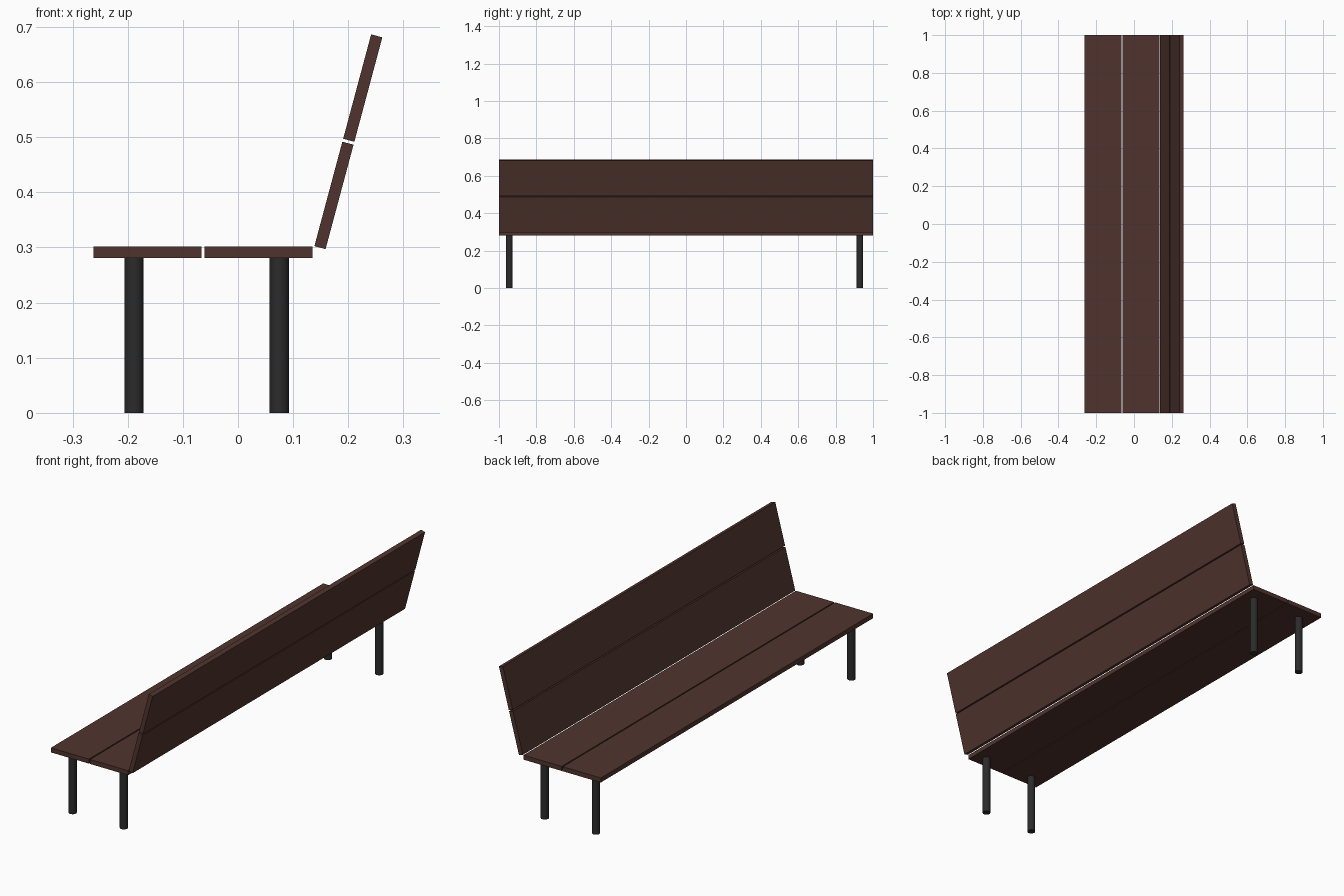
import bpy, math

if "Cube" in bpy.data.objects:
    bpy.data.objects.remove(bpy.data.objects["Cube"])


def material(name, rgb):
    m = bpy.data.materials.new(name)
    m.diffuse_color = (*rgb, 1.0)
    m.use_nodes = True
    m.node_tree.nodes["Principled BSDF"].inputs["Base Color"].default_value = m.diffuse_color
    return m


WOOD = material("dark brown wood", (0.080, 0.034, 0.027))
METAL = material("charcoal metal", (0.024, 0.024, 0.024))


def plank(name, x, z, tilt=0.0):
    # long board, 0.196 wide, 0.021 thick, running along y
    bpy.ops.mesh.primitive_cube_add(size=1, location=(x, 0, z), rotation=(0, tilt, 0))
    o = bpy.context.object
    o.name = name
    o.scale = (0.196, 2.0, 0.021)
    bpy.ops.object.transform_apply(location=False, rotation=False, scale=True)
    o.data.materials.append(WOOD)


def leg(name, x, y):
    h = 0.281
    bpy.ops.mesh.primitive_cylinder_add(vertices=32, radius=0.0175, depth=h, location=(x, y, h / 2))
    o = bpy.context.object
    o.name = name
    o.data.materials.append(METAL)
    bpy.ops.object.shade_smooth_by_angle(angle=math.radians(40))


# seat boards
plank("seat_front_board", -0.1642, 0.2915)
plank("seat_rear_board", 0.037, 0.2915)

# backrest boards, leaning back 15 degrees from vertical
lean = -math.radians(75)
plank("backrest_lower_board", 0.174, 0.3943, lean)
plank("backrest_upper_board", 0.2262, 0.589, lean)

# four round legs
for side, x in (("front", -0.1885), ("rear", 0.075)):
    for end, y in (("near", -0.945), ("far", 0.93)):
        leg(f"{side}_{end}_leg", x, y)
